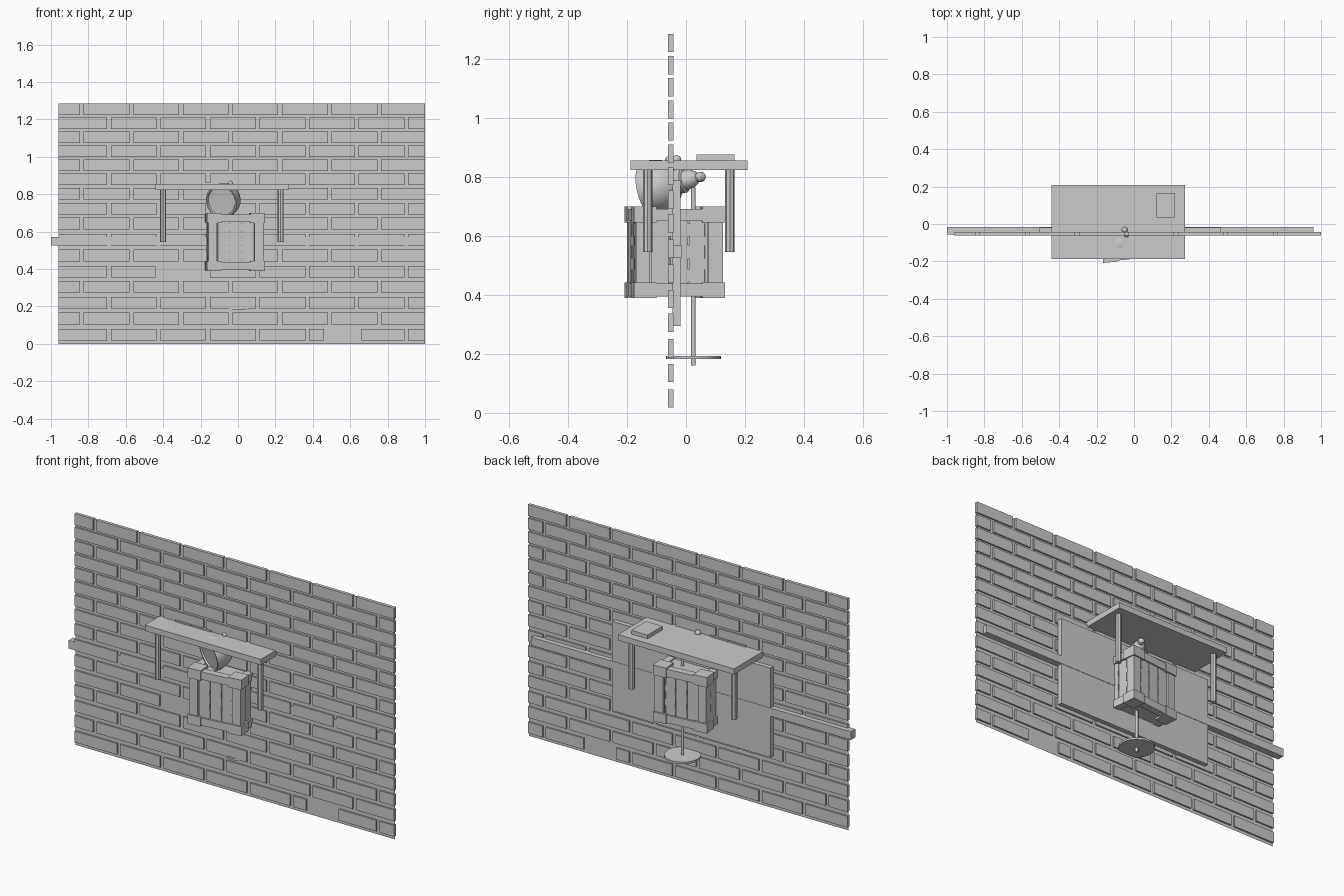
import bpy, bmesh, math
from mathutils import Vector, Matrix

if "Cube" in bpy.data.objects:
    bpy.data.objects.remove(bpy.data.objects["Cube"])


def add_box(bm, x0, x1, y0, y1, z0, z1):
    m = Matrix.Translation(((x0 + x1) / 2, (y0 + y1) / 2, (z0 + z1) / 2))
    m = m @ Matrix.Diagonal((x1 - x0, y1 - y0, z1 - z0, 1))
    bmesh.ops.create_cube(bm, size=1, matrix=m)


def finish(bm, name, matrix=None, smooth=False):
    me = bpy.data.meshes.new(name)
    bm.to_mesh(me)
    bm.free()
    ob = bpy.data.objects.new(name, me)
    bpy.context.collection.objects.link(ob)
    if matrix:
        ob.matrix_world = matrix
    if smooth:
        bpy.ops.object.select_all(action='DESELECT')
        ob.select_set(True)
        bpy.context.view_layer.objects.active = ob
        bpy.ops.object.shade_smooth_by_angle()
    return ob


def boxes(name, items, matrix=None):
    bm = bmesh.new()
    for b in items:
        add_box(bm, *b)
    return finish(bm, name, matrix)


def cylinder(name, loc, r, z0, z1, seg, smooth=False):
    bm = bmesh.new()
    bmesh.ops.create_cone(bm, cap_ends=True, segments=seg, radius1=r, radius2=r, depth=z1 - z0,
                          matrix=Matrix.Translation((loc[0], loc[1], (z0 + z1) / 2)))
    return finish(bm, name, None, smooth)


# Brick wall: running bond on both sides of a thin mortar sheet
tops = [1.285, 1.21, 1.135, 1.06, .985, .91, .834, .754, .674, .588, .503, .417, .337, .25, .166, .08]
missing = {11: (-.44, -.15), 15: (.46, .66)}
bricks = []
for row, top in enumerate(tops):
    start = -.835 if row % 2 == 0 else -.69
    edges = [-.97] + [start + .265 * k for k in range(8) if start + .265 * k < .97] + [1.01]
    for a, b in zip(edges, edges[1:]):
        x0, x1 = a + .01, b - .01
        gap = missing.get(row)
        if gap and x0 < gap[1] and x1 > gap[0]:
            if gap[0] - x0 > .04:
                bricks.append((x0, gap[0], -.061, -.043, top - .062, top))
            if x1 - gap[1] > .04:
                bricks.append((gap[1], x1, -.061, -.043, top - .062, top))
            continue
        bricks.append((x0, x1, -.061, -.043, top - .062, top))
boxes("wall_bricks", bricks)

bm = bmesh.new()
bm.faces.new([bm.verts.new(p) for p in
              ((-.96, -.052, 0), (1, -.052, 0), (1, -.052, 1.285), (-.96, -.052, 1.285))])
finish(bm, "wall_mortar")

# Rail and backing panel behind the wall
boxes("wall_rail", [(-1, .96, -.056, -.016, .525, .57)])
boxes("back_panel", [(-.505, .465, -.045, -.018, .295, .79)])

# Table with four octagonal legs
boxes("table_top", [(-.44, .272, -.188, .208, .823, .855)])
for side, x in (("left", -.4), ("right", .228)):
    for end, y in (("front", -.13), ("back", .149)):
        cylinder(f"{end}_{side}_leg", (x, y), .016, .545, .825, 8)
boxes("table_book", [(.12, .22, .035, .165, .855, .876)])
boxes("table_strips", [(-.34, -.24, -.068, -.036, .855, .863), (-.23, -.12, -.068, -.036, .855, .863)])

# Small knob on the table
bm = bmesh.new()
for x, y, r in ((-.05, -.032, .016), (-.04, -.058, .013)):
    bmesh.ops.create_uvsphere(bm, u_segments=12, v_segments=8, radius=r,
                              matrix=Matrix.Translation((x, y, .858)))
finish(bm, "table_knob", None, True)

# Crate, turned slightly about z
M = Matrix.Translation((-.027, -.038, 0)) @ Matrix.Rotation(math.radians(6), 4, 'Z')
h = .155
boxes("crate_body", [(-.135, .135, -.135, .135, .40, .685)], M)
caps, posts, rails, planks, slits = [], [], [], [], []
for sx in (-1, 1):
    for sy in (-1, 1):
        xs, ys = sorted((sx * h, sx * .078)), sorted((sy * h, sy * .078))
        for z0, z1 in ((.39, .442), (.645, .70)):
            caps.append((*xs, *ys, z0, z1))
        px, py = sorted((sx * .148, sx * .1)), sorted((sy * .148, sy * .1))
        posts.append((*px, *py, .43, .66))
for s in (-1, 1):
    r = sorted((s * .15, s * .11))
    p = sorted((s * .142, s * .13))
    d = sorted((s * .145, s * .13))
    for z0, z1 in ((.395, .438), (.65, .692)):
        rails += [(-.1, .1, *r, z0, z1), (*r, -.1, .1, z0, z1)]
    for c in (-.066, 0, .066):
        planks += [(c - .03, c + .03, *p, .438, .65), (*p, c - .03, c + .03, .438, .65)]
    for c in (-.033, .033, .09):
        for z in (.465, .545, .62):
            slits += [(c - .003, c + .003, *d, z - .022, z + .022),
                      (*d, c - .003, c + .003, z - .022, z + .022)]
boxes("crate_corner_caps", caps, M)
boxes("crate_posts", posts, M)
boxes("crate_rails", rails, M)
boxes("crate_planks", planks, M)
boxes("crate_slats", slits, M)

# Rod through the crate and the disc at its foot
cylinder("rod", (.003, .025), .008, .16, .765, 16, True)
cylinder("rod_disc", (.003, .025), .093, .182, .193, 32, True)

# Bell-shaped horn lying on the crate, lathed around its axis
mouth, tip = Vector((-.09, -.13, .762)), Vector((0, .062, .803))
profile = [(0, .012), (.078, .008), (.083, 0), (.09, 0), (.092, .03), (.085, .065), (.068, .095),
           (.042, .115), (.042, .14), (.034, .145), (.03, .17), (.022, .185), (.014, .19),
           (.018, .2), (.016, .21), (.009, .217), (0, .22)]
bm = bmesh.new()
vs = [bm.verts.new((r, 0, t)) for r, t in profile]
es = [bm.edges.new(e) for e in zip(vs, vs[1:])]
bmesh.ops.spin(bm, geom=vs + es, cent=(0, 0, 0), axis=(0, 0, 1), angle=math.tau, steps=32)
bmesh.ops.remove_doubles(bm, verts=bm.verts, dist=.0001)
bmesh.ops.recalc_face_normals(bm, faces=bm.faces)
rot = (tip - mouth).to_track_quat('Z', 'Y').to_matrix().to_4x4()
finish(bm, "horn", Matrix.Translation(mouth) @ rot, True)
